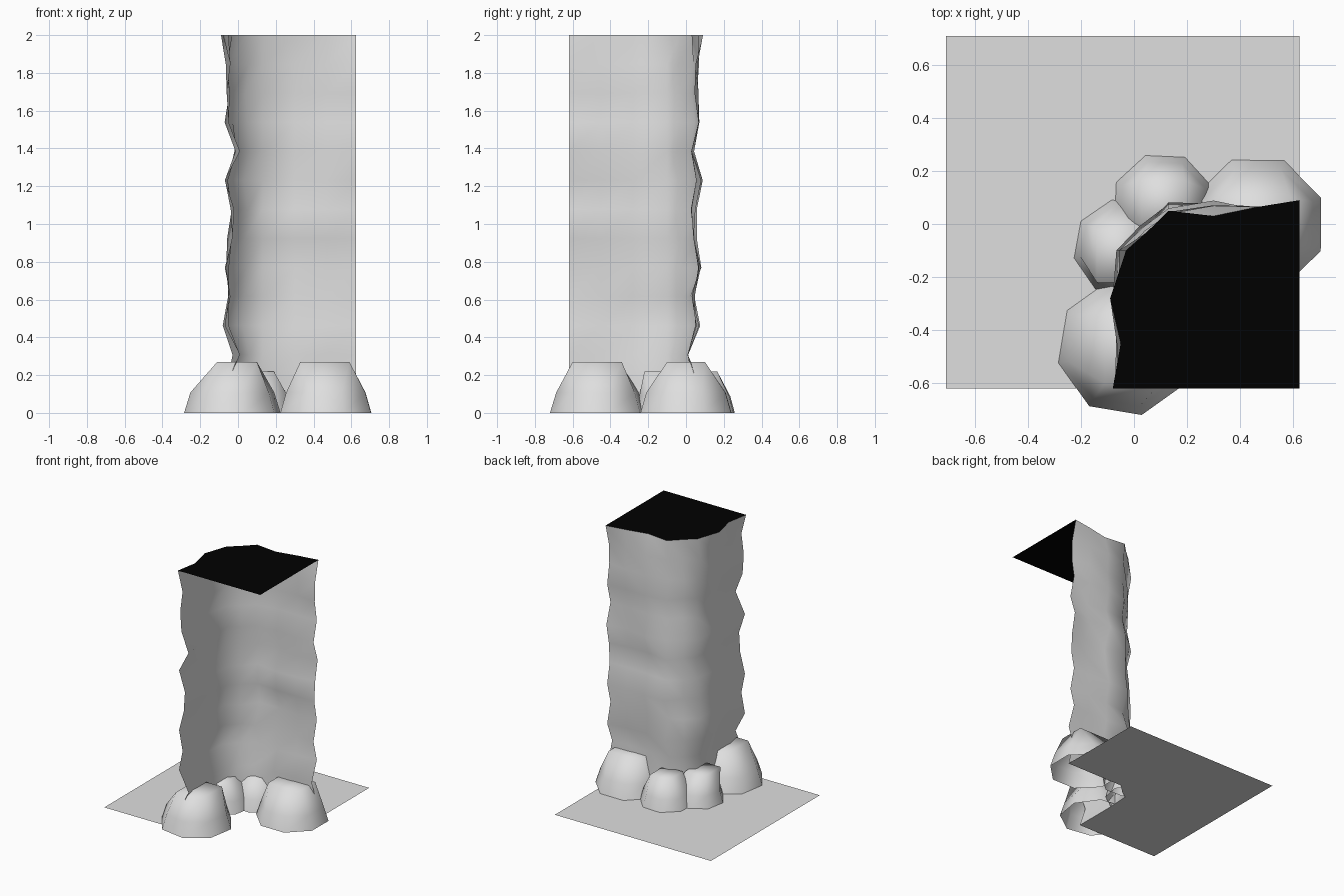
import bpy, bmesh, math, random
from mathutils import Vector

if "Cube" in bpy.data.objects:
    bpy.data.objects.remove(bpy.data.objects["Cube"])
random.seed(4)


def material(name, value):
    m = bpy.data.materials.new(name)
    m.use_nodes = True
    colour = (value, value, value, 1)
    m.diffuse_color = colour
    m.node_tree.nodes["Principled BSDF"].inputs["Base Color"].default_value = colour
    return m


def finish(bm, name, mat, smooth=False):
    mesh = bpy.data.meshes.new(name)
    for f in bm.faces:
        f.smooth = smooth
    bm.to_mesh(mesh)
    bm.free()
    mesh.materials.append(mat)
    ob = bpy.data.objects.new(name, mesh)
    bpy.context.collection.objects.link(ob)
    return ob


stone = material("pale grey stone", 0.735)
black = material("black cap", 0.0)

# Wall: an L-shaped strip, each row pushed in and out along the wall direction
END, SIDE = 0.625, -0.62
path = [(0, SIDE), (0, -0.45), (0, -0.28), (0.01, -0.1), (0.075, -0.06),
        (0.13, 0), (0.3, 0), (0.47, 0), (END, 0)]
out = [Vector((-1, 0))] * 4 + [Vector((-0.7, 0.7))] + [Vector((0, 1))] * 4
left = [0.01, 0.06, -0.01, 0.07, 0.04, 0.07, 0.03, 0.02, 0.07, -0.01, 0.05, 0.06, 0.04]
back = [0.01, 0.06, 0.01, 0.07, 0.03, 0.07, 0.04, 0.05, 0.08, 0.03, 0.07, 0.045, 0.05]
top = [0.08, 0.05, 0.09, 0.04, 0.04, 0.05, 0.03, 0.065, 0.09]
ROWS, LAST = len(left), len(path) - 1

bm = bmesh.new()
grid = []
for j in range(ROWS + 1):
    row = []
    for i, p in enumerate(path):
        if j == ROWS:
            push = top[i]
        else:
            push = left[j] + (back[j] - left[j]) * i / LAST
            if j and 0 < i < LAST:
                # inner columns keep part of the row wave and gain some roughness
                push = 0.02 + push * 0.6 + random.uniform(-0.022, 0.022)
        q = Vector(p) + out[i] * push
        row.append(bm.verts.new((q.x, q.y, 2 * j / ROWS)))
    grid.append(row)
for j in range(ROWS):
    for i in range(LAST):
        bm.faces.new((grid[j][i], grid[j + 1][i], grid[j + 1][i + 1], grid[j][i + 1]))
base_line = [v.co.copy() for v in grid[0]]
top_line = [v.co.copy() for v in grid[-1]]
finish(bm, "cliff_wall", stone, True)


def plate(name, points, mat):
    bm = bmesh.new()
    face = bm.faces.new([bm.verts.new(p) for p in points])
    face.normal_update()
    if face.normal.z < 0:
        face.normal_flip()
    bmesh.ops.triangulate(bm, faces=bm.faces[:])
    finish(bm, name, mat)


# Flat cap over the wall, and the ground around its outer side
plate("top_cap", top_line + [(END, SIDE, 2)], black)
plate("ground", base_line + [(END, 0.71, 0), (-0.71, 0.71, 0), (-0.71, SIDE, 0)], stone)


# Boulders: eight-sided, open below, narrowing to a rectangular top
def boulder(name, centre, radius, height, turn, top_centre, top_half):
    bm = bmesh.new()
    rings = []
    for r, z in ((1, 0), (0.87, 0.4)):
        ring = []
        for k in range(8):
            a = math.radians(turn + 45 * k)
            ring.append(bm.verts.new((centre[0] + radius * r * math.cos(a),
                                      centre[1] + radius * r * math.sin(a), height * z)))
        rings.append(ring)
    corners = [bm.verts.new((top_centre[0] + sx * top_half[0],
                             top_centre[1] + sy * top_half[1], height))
               for sx, sy in ((1, 1), (-1, 1), (-1, -1), (1, -1))]
    low, mid = rings
    for k in range(8):
        n = (k + 1) % 8
        bm.faces.new((low[k], low[n], mid[n], mid[k]))
        here, after = corners[k // 2], corners[n // 2]
        if here == after:
            bm.faces.new((mid[k], mid[n], here))
        else:
            bm.faces.new((mid[k], mid[n], after, here))
    bm.faces.new(corners)
    finish(bm, name, stone, True)


boulder("front_boulder", (-0.03, -0.465), 0.262, 0.27, 13, (-0.005, -0.47), (0.105, 0.13))
boulder("back_boulder", (0.465, 0.0), 0.26, 0.27, 22, (0.46, 0.0), (0.13, 0.1))
boulder("corner_boulder_back", (0.11, 0.075), 0.195, 0.22, 20, (0.11, 0.08), (0.08, 0.085))
boulder("corner_boulder_side", (-0.045, -0.09), 0.185, 0.22, 12, (-0.06, -0.12), (0.08, 0.1))
